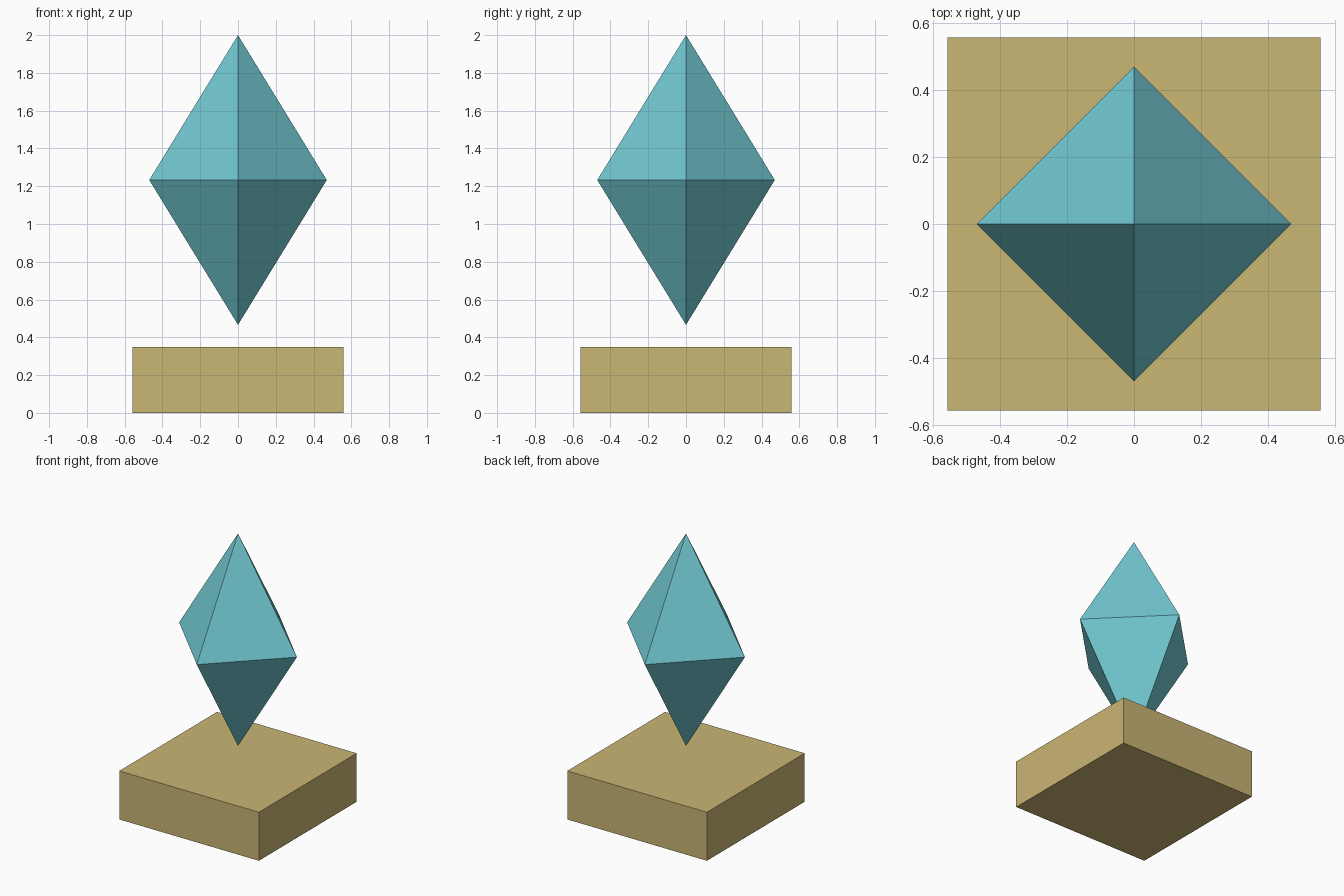
import bpy
import math

default = bpy.data.objects.get("Cube")
if default:
    bpy.data.objects.remove(default, do_unlink=True)


def make_material(name, rgb):
    mat = bpy.data.materials.new(name)
    mat.use_nodes = True
    color = (*rgb, 1.0)
    mat.diffuse_color = color
    mat.node_tree.nodes["Principled BSDF"].inputs["Base Color"].default_value = color
    return mat


def finish(name, mat):
    obj = bpy.context.object
    obj.name = obj.data.name = name
    obj.data.materials.append(mat)
    bpy.ops.object.transform_apply(location=False, rotation=True, scale=True)
    return obj


gold = make_material("sand gold", (0.59, 0.465, 0.175))
cyan = make_material("crystal cyan", (0.17, 0.59, 0.65))

# Square plinth
base_width, base_height = 1.115, 0.35
bpy.ops.mesh.primitive_cube_add(size=1, location=(0, 0, base_height / 2))
bpy.context.object.scale = (base_width, base_width, base_height)
finish("base", gold)

# Floating crystal: a four-sided cone mirrored about its open waist
radius, waist, top = 0.47, 1.233, 2.0
half = top - waist
bpy.ops.mesh.primitive_cone_add(vertices=4, radius1=radius, radius2=0, depth=half,
                                end_fill_type='NOTHING', location=(0, 0, waist))
crystal = finish("crystal", cyan)
for vert in crystal.data.vertices:
    vert.co.z += half / 2
mirror = crystal.modifiers.new("lower half", 'MIRROR')
mirror.use_axis = (False, False, True)
mirror.use_clip = True
